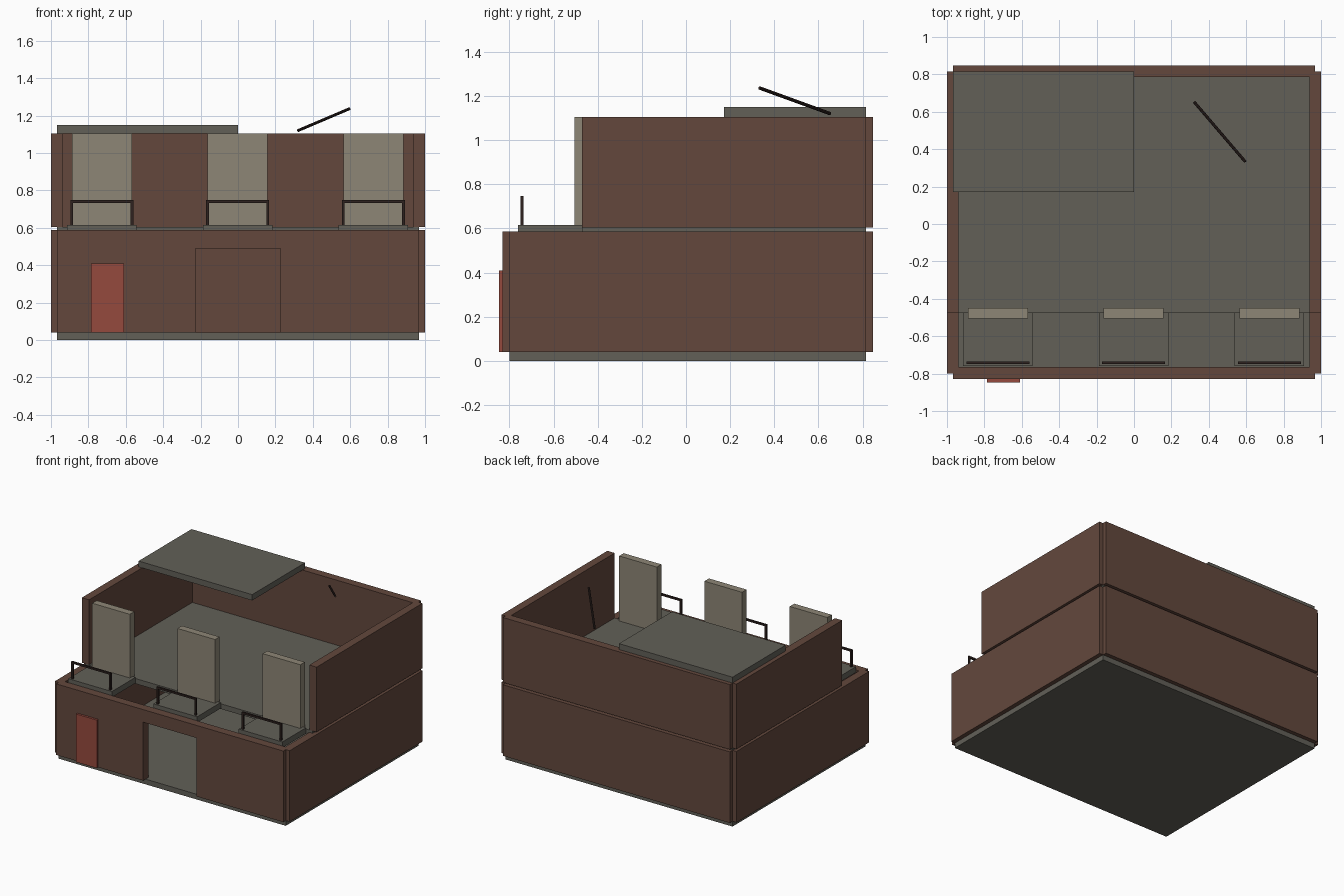
import bpy
import bmesh
from mathutils import Vector

cube = bpy.data.objects.get("Cube")
if cube:
    bpy.data.objects.remove(cube, do_unlink=True)


def material(name, color):
    mat = bpy.data.materials.new(name)
    mat.use_nodes = True
    mat.diffuse_color = (*color, 1)
    mat.node_tree.nodes["Principled BSDF"].inputs["Base Color"].default_value = (*color, 1)
    return mat


BRICK = material("brown brick", (0.125, 0.064, 0.046))
CONCRETE = material("grey concrete", (0.122, 0.117, 0.097))
PANEL = material("beige panel", (0.27, 0.24, 0.18))
DOOR = material("red door", (0.30, 0.067, 0.048))
METAL = material("dark metal", (0.026, 0.015, 0.013))


def finish(name, bm, mat):
    bmesh.ops.recalc_face_normals(bm, faces=bm.faces)
    mesh = bpy.data.meshes.new(name)
    bm.to_mesh(mesh)
    bm.free()
    mesh.materials.append(mat)
    obj = bpy.data.objects.new(name, mesh)
    bpy.context.collection.objects.link(obj)
    return obj


def box(name, xs, ys, zs, mat):
    """Axis-aligned box given as (low, high) ranges."""
    bm = bmesh.new()
    bmesh.ops.create_cube(bm, size=1)
    for v in bm.verts:
        v.co = [r[0] if c < 0 else r[1] for c, r in zip(v.co, (xs, ys, zs))]
    return finish(name, bm, mat)


def rod(name, start, end, radius, mat):
    """Thin round bar between two points."""
    a, b = Vector(start), Vector(end)
    bm = bmesh.new()
    bmesh.ops.create_cone(bm, cap_ends=True, segments=8, radius1=radius,
                          radius2=radius, depth=(b - a).length)
    obj = finish(name, bm, mat)
    obj.location = (a + b) / 2
    obj.rotation_euler = (b - a).to_track_quat("Z", "Y").to_euler()
    return obj


SLAB_X = (-0.967, 0.967)
BACK = 0.815
LOWER = (0.04, 0.587)
UPPER = (0.605, 1.105)

# Floor slabs and partial roof
box("ground_slab", SLAB_X, (-0.8, BACK), (0, 0.04), CONCRETE)
box("upper_floor", SLAB_X, (-0.472, BACK), (0.565, 0.605), CONCRETE)
box("roof_slab", (-0.967, 0), (0.172, BACK), (1.105, 1.15), CONCRETE)

# Side and back walls of both storeys
for storey, zs, front in (("lower", LOWER, -0.8), ("upper", UPPER, -0.472)):
    for side, sign in (("left", 1), ("right", -1)):
        xs = sorted((sign * 0.938, sign * 1.0))
        box(f"{storey}_{side}_wall", xs, (front, BACK), zs, BRICK)
    box(f"{storey}_back_wall", SLAB_X, (0.785, 0.847), zs, BRICK)

# Front wall drawn as one outline around the wide entrance
half, top = 0.227, 0.49
outline = [(-0.967, LOWER[0]), (-half, LOWER[0]), (-half, top), (half, top),
           (half, LOWER[0]), (0.967, LOWER[0]), (0.967, LOWER[1]), (-0.967, LOWER[1])]
bm = bmesh.new()
face = bm.faces.new([bm.verts.new((x, -0.83, z)) for x, z in outline])
extruded = bmesh.ops.extrude_face_region(bm, geom=[face])["geom"]
bmesh.ops.translate(bm, vec=(0, 0.065, 0),
                    verts=[g for g in extruded if isinstance(g, bmesh.types.BMVert)])
finish("front_wall", bm, BRICK)

# Red side door
box("front_door", (-0.785, -0.61), (-0.847, -0.82), (0.04, 0.41), DOOR)

# Balconies, each with a tall panel behind and a railing in front
for label, x in (("right", -0.728), ("middle", -0.002), ("left", 0.724)):
    box(f"{label}_balcony", (x - 0.186, x + 0.186), (-0.76, -0.472), (0.57, 0.615), CONCRETE)
    box(f"{label}_panel", (x - 0.16, x + 0.16), (-0.505, -0.45), (0.605, 1.105), PANEL)
    y, rail_z = -0.742, 0.74
    box(f"{label}_top_rail", (x - 0.168, x + 0.168), (y - 0.007, y + 0.007),
        (rail_z - 0.007, rail_z + 0.007), METAL)
    for end, sign in (("left", 1), ("right", -1)):
        px = x + sign * 0.161
        box(f"{label}_railing_{end}_post", (px - 0.007, px + 0.007),
            (y - 0.007, y + 0.007), (0.615, rail_z), METAL)

# Loose slanted bar above the open room
rod("slanted_bar", (0.322, 0.652, 1.12), (0.595, 0.333, 1.236), 0.008, METAL)
